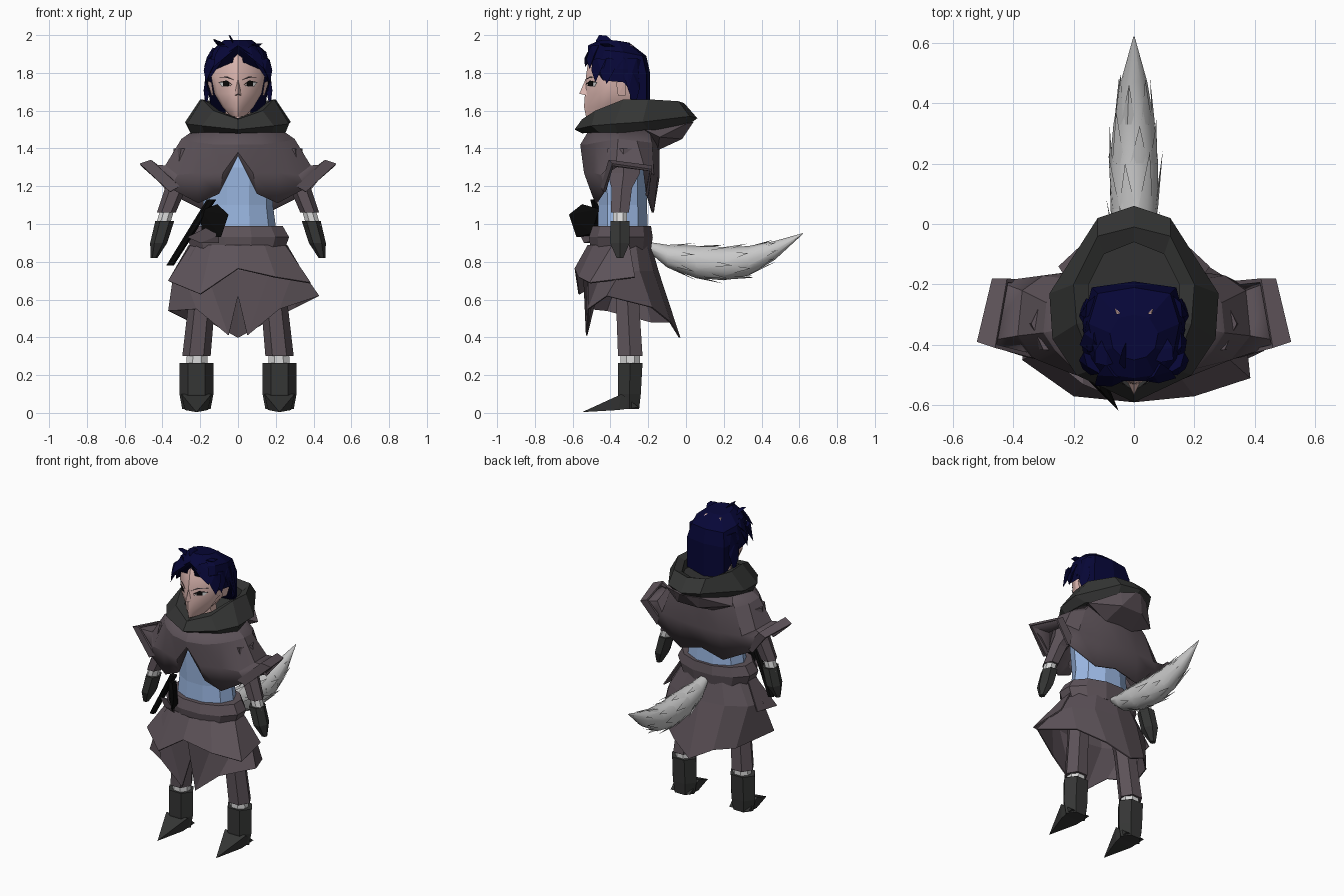
import bpy, bmesh, math, random
from mathutils import Vector

random.seed(4)
cube = bpy.data.objects.get("Cube")
if cube:
    bpy.data.objects.remove(cube, do_unlink=True)


def material(name, *rgb):
    m = bpy.data.materials.new(name)
    m.use_nodes = True
    m.diffuse_color = (*rgb, 1)
    m.node_tree.nodes["Principled BSDF"].inputs["Base Color"].default_value = (*rgb, 1)
    return m


CLOTH = material("taupe_cloth", .11, .086, .1)
CHARCOAL = material("charcoal_leather", .035, .036, .035)
SKIN = material("skin", .76, .5, .46)
NAVY = material("navy_hair", .002, .002, .038)
BLUE = material("blue_shirt", .33, .48, .77)
WRAP = material("white_wrap", .7, .7, .7)
FUR = material("grey_fur", .58, .58, .58)
BLACK = material("black", .003, .003, .003)


def finish(name, bm, mat, smooth=0, thick=0):
    bmesh.ops.recalc_face_normals(bm, faces=bm.faces[:])
    mesh = bpy.data.meshes.new(name)
    bm.to_mesh(mesh)
    bm.free()
    mesh.materials.append(mat)
    ob = bpy.data.objects.new(name, mesh)
    bpy.context.collection.objects.link(ob)
    if thick:
        mod = ob.modifiers.new("thickness", 'SOLIDIFY')
        mod.thickness = thick
    if smooth:
        bpy.ops.object.select_all(action='DESELECT')
        ob.select_set(True)
        bpy.context.view_layer.objects.active = ob
        bpy.ops.object.shade_smooth_by_angle(angle=math.radians(smooth))
    return ob


def bridge(name, rings, mat, closed=True, caps=True, smooth=0, thick=0):
    """Skin a series of rings that have equal point counts."""
    bm = bmesh.new()
    vs = [[bm.verts.new(p) for p in ring] for ring in rings]
    n = len(vs[0])
    for a, b in zip(vs, vs[1:]):
        for k in range(n if closed else n - 1):
            j = (k + 1) % n
            bm.faces.new((a[k], a[j], b[j], b[k]))
    if closed and caps:
        bm.faces.new(vs[0])
        bm.faces.new(vs[-1])
    return finish(name, bm, mat, smooth, thick)


def mirrored(half):
    """Front-to-back half ring, completed on the other side."""
    flip = [(-x, y, z) for x, y, z in reversed(half)]
    return half + flip[1:-1]


def oval(x, y, z, rx, ry, n):
    turn = [2 * math.pi * (k + .5) / n for k in range(n)]
    return [(x + rx * math.sin(a), y - ry * math.cos(a), z) for a in turn]


def tube(name, sections, n, mat, side=1):
    bridge(name, [oval(side * x, y, z, rx, ry, n) for x, y, z, rx, ry in sections], mat)


def hull(name, pts, mat, x0=0, side=1):
    bm = bmesh.new()
    for x, y, z in pts:
        bm.verts.new((side * (x + x0), y, z))
    out = bmesh.ops.convex_hull(bm, input=bm.verts[:])
    bmesh.ops.delete(bm, geom=list({g for g in out["geom_interior"] + out["geom_unused"]
                                    if isinstance(g, bmesh.types.BMVert)}), context='VERTS')
    finish(name, bm, mat)


# Head: half-width, front and back depth at each height
head = []
for z, w, f, b in [(1.57, .04, -.53, -.32), (1.62, .083, -.54, -.29), (1.69, .125, -.535, -.27),
                   (1.78, .142, -.53, -.26), (1.88, .13, -.515, -.27), (1.95, .08, -.47, -.32)]:
    head.append(mirrored([(0, f, z), (.3 * w, f + .02, z), (.85 * w, f + .08, z),
                          (w, (f + b) / 2, z), (.7 * w, b + .03, z), (0, b, z)]))
bridge("head", head, SKIN, smooth=30)
hull("nose", [(0, -.53, 1.77), (0, -.565, 1.69), (.02, -.525, 1.68), (-.02, -.525, 1.68)], SKIN)
tube("neck", [(0, -.34, 1.42, .08, .08), (0, -.36, 1.62, .07, .08)], 8, SKIN)


def face_plate(name, outline, mat, side, lift):
    pts = [(side * x, -.514 + (x - .04) * .82 - lift, z) for x, z in outline]
    bm = bmesh.new()
    bm.faces.new([bm.verts.new(p) for p in pts])
    finish(name, bm, mat, thick=.002)


for side, tag in ((1, "left"), (-1, "right")):
    face_plate(tag + "_eye", [(.035, 1.73), (.085, 1.728), (.1, 1.75), (.06, 1.752)], WRAP, side, .006)
    face_plate(tag + "_pupil", [(.048, 1.73), (.077, 1.73), (.077, 1.752), (.048, 1.75)], BLACK, side, .009)
    face_plate(tag + "_lash", [(.03, 1.738), (.06, 1.749), (.104, 1.75), (.06, 1.76)], BLACK, side, .01)
    face_plate(tag + "_brow", [(.022, 1.762), (.06, 1.774), (.108, 1.776), (.06, 1.781)], CLOTH, side, .01)
    hull(tag + "_ear", [(.13, -.36, 1.68), (.14, -.37, 1.75), (.165, -.32, 1.76), (.14, -.32, 1.68)],
         SKIN, side=side)

# Hair cap with pointed locks
bridge("hair_cap", [mirrored(r) for r in (
    [(0, -.45, 1.975), (.04, -.44, 1.975), (.07, -.41, 1.975), (.08, -.36, 1.97), (.05, -.31, 1.96), (0, -.3, 1.96)],
    [(0, -.51, 1.95), (.07, -.5, 1.93), (.13, -.43, 1.92), (.15, -.33, 1.91), (.12, -.23, 1.89), (0, -.21, 1.89)],
    [(0, -.52, 1.945), (.08, -.52, 1.89), (.15, -.46, 1.82), (.17, -.33, 1.82), (.14, -.21, 1.8), (0, -.19, 1.8)],
    [(0, -.5, 1.93), (.09, -.505, 1.855), (.155, -.44, 1.76), (.165, -.33, 1.75), (.14, -.21, 1.6), (0, -.19, 1.58)])],
    NAVY)


def lock(root, tip, width=.045):
    r, t = Vector(root), Vector(tip)
    out = (r - Vector((0, -.35, 1.8))).normalized()
    across = (t - r).cross(out).normalized() * width
    mid = r.lerp(t, .5)
    hull("hair_lock", [r + across, r - across, r + out * .02, r - out * .03,
                       mid + across * .7 + out * .01, mid - across * .7 + out * .01, t], NAVY)


for root, tip in [((-.02, -.43, 1.95), (-.05, -.46, 2.0)), ((-.08, -.42, 1.94), (-.13, -.46, 1.98)),
                  ((.08, -.41, 1.94), (.13, -.45, 1.955)), ((-.06, -.49, 1.93), (-.13, -.535, 1.83)),
                  ((.06, -.49, 1.93), (.14, -.51, 1.82)), ((-.12, -.38, 1.92), (-.18, -.4, 1.83))]:
    lock(root, tip)
for side in (1, -1):
    for y, low in ((-.46, 1.75), (-.4, 1.74), (-.33, 1.77), (-.27, 1.61)):
        lock((side * .14, y, 1.87), (side * .17, y - .02, low))
    lock((side * .15, -.29, 1.8), (side * .172, -.27, 1.62))

# Thick collar and the hood folded behind it
inner = [(0, -.46, 1.56), (.1, -.43, 1.6), (.15, -.33, 1.64), (.15, -.2, 1.64), (.1, -.1, 1.62), (0, -.06, 1.62)]
collar = [[(x, y, z - .06) for x, y, z in inner], inner,
          [(0, -.55, 1.555), (.13, -.48, 1.6), (.19, -.33, 1.66), (.2, -.2, 1.66), (.12, -.04, 1.65), (0, -.01, 1.64)],
          [(0, -.59, 1.5), (.19, -.5, 1.52), (.27, -.38, 1.53), (.28, -.23, 1.54), (.12, .02, 1.57), (0, .06, 1.56)],
          [(0, -.55, 1.48), (.18, -.46, 1.485), (.25, -.36, 1.48), (.22, -.2, 1.5), (.1, -.05, 1.49), (0, -.02, 1.5)]]
bridge("collar", [mirrored(r) for r in collar], CHARCOAL)
hull("folded_hood", [(s * x, y, z) for s in (1, -1) for x, y, z in
                     [(.2, -.22, 1.5), (.1, 0, 1.53), (.02, .04, 1.54), (.25, -.14, 1.46),
                      (.08, -.02, 1.45), (.1, -.15, 1.39)]], CLOTH)

# Short cape: neck, shoulder, upper arm and hem
cape = [
    [(0, -.5, 1.52), (.1, -.48, 1.52), (.15, -.44, 1.52), (.18, -.4, 1.52), (.2, -.34, 1.52),
     (.19, -.26, 1.52), (.17, -.2, 1.52), (.1, -.15, 1.52), (0, -.14, 1.52)],
    [(0, -.56, 1.42), (.12, -.53, 1.42), (.2, -.48, 1.43), (.26, -.42, 1.44), (.3, -.36, 1.45),
     (.29, -.26, 1.44), (.24, -.18, 1.43), (.13, -.15, 1.42), (0, -.14, 1.42)],
    [(0, -.55, 1.38), (.08, -.54, 1.27), (.22, -.49, 1.27), (.32, -.45, 1.26), (.385, -.37, 1.31),
     (.37, -.22, 1.3), (.3, -.17, 1.26), (.15, -.15, 1.25), (0, -.14, 1.25)],
    [(0, -.54, 1.36), (.1, -.5, 1.16), (.21, -.48, 1.11), (.36, -.43, 1.19), (.5, -.39, 1.32),
     (.45, -.19, 1.29), (.36, -.2, 1.16), (.16, -.17, 1.06), (0, -.17, 1.1)]]
bridge("cape", [mirrored(r) for r in cape], CLOTH, caps=False, smooth=20, thick=.012)

# Shirt and belt
tube("shirt", [(0, -.335, .95, .205, .14), (0, -.335, 1.1, .185, .135), (0, -.34, 1.3, .2, .14),
               (0, -.34, 1.46, .15, .11)], 10, BLUE)
tube("belt", [(0, -.34, .99, .245, .16), (0, -.345, .93, .28, .175), (0, -.345, .865, .255, .165)], 12, CLOTH)


# Skirt with a slit front, and a shorter apron over it
def half_oval(z, rx, ry):
    turn = [math.pi * k / 6 for k in range(7)]
    return [(rx * math.sin(a), -.345 - ry * math.cos(a), z) for a in turn]


hem = [(0, -.5, .62), (.05, -.53, .41), (.22, -.52, .55), (.43, -.42, .62), (.31, -.18, .56),
       (.15, -.08, .48), (0, -.03, .4)]
skirt = bridge("skirt", [mirrored(r) for r in (half_oval(.89, .25, .16), half_oval(.75, .34, .2), hem)],
               CLOTH, caps=False, thick=.008)
for v in skirt.data.vertices:
    if v.co.x < -.3 and v.co.z < .7:
        v.co += Vector((.06, 0, -.08))
bridge("apron", [
    [(-.26, -.3, .89), (-.25, -.39, .89), (-.14, -.49, .89), (0, -.52, .89),
     (.14, -.49, .89), (.25, -.39, .89), (.26, -.3, .89)],
    [(-.35, -.27, .72), (-.37, -.45, .7), (-.2, -.57, .63), (0, -.59, .765),
     (.2, -.57, .72), (.385, -.51, .69), (.36, -.27, .72)]],
    CLOTH, closed=False, thick=.008)

# Limbs on both sides
for side, tag in ((1, "left"), (-1, "right")):
    cuff = [[(.31, -.45, 1.2), (.46, -.41, 1.34), (.42, -.18, 1.31), (.31, -.19, 1.18)],
            [(.36, -.44, 1.17), (.52, -.39, 1.32), (.47, -.18, 1.29), (.36, -.2, 1.15)]]
    bridge(tag + "_cuff", [[(side * x, y, z) for x, y, z in r] for r in cuff], CLOTH,
           closed=False, thick=.015)
    tube(tag + "_sleeve", [(.26, -.33, 1.4, .08, .1), (.29, -.33, 1.27, .07, .1), (.33, -.34, 1.19, .056, .062),
                           (.38, -.35, 1.06, .05, .055)], 6, CLOTH, side)
    tube(tag + "_wrist_wrap", [(.37, -.35, 1.09, .04, .04), (.4, -.35, .99, .04, .04)], 8, WRAP, side)
    tube(tag + "_glove", [(.388, -.35, 1.015, .05, .058), (.42, -.35, .9, .045, .06),
                          (.445, -.35, .82, .018, .02)], 6, CHARCOAL, side)
    tube(tag + "_leg", [(.16, -.32, .85, .09, .08), (.19, -.31, .6, .07, .07),
                        (.22, -.295, .3, .075, .075)], 6, CLOTH, side)
    tube(tag + "_ankle_wrap", [(.215, -.295, .32, .06, .055), (.22, -.295, .2, .06, .055)], 8, WRAP, side)
    tube(tag + "_boot", [(.22, -.295, .265, .09, .075), (.22, -.3, .1, .09, .07),
                         (.22, -.3, .02, .075, .06)], 6, CHARCOAL, side)
    hull(tag + "_toe", [(.07, -.25, .03), (-.07, -.25, .03), (.08, -.34, .1), (-.08, -.34, .1),
                        (.06, -.36, .015), (-.06, -.36, .015), (0, -.55, .004)], CHARCOAL, .22, side)

# Tail with overlapping pointed tufts
spine = [(-.2, .88, .03, .025), (-.1, .83, .06, .06), (.05, .8, .078, .085), (.2, .79, .08, .088),
         (.33, .805, .068, .078), (.47, .86, .044, .05), (.62, .95, .002, .002)]


def tail_point(sec, a, grow=1):
    y, z, rx, rz = sec
    return Vector((grow * rx * math.cos(a), y, z + grow * rz * math.sin(a)))


turns = [math.tau * k / 12 for k in range(12)]
bridge("tail", [[tail_point(s, a) for a in turns] for s in spine], FUR, smooth=60)
bm = bmesh.new()
for i in range(1, 5):
    for k in range(7):
        a = math.tau * (k + i % 2 / 2) / 7 + random.uniform(-.15, .15)
        tip = tail_point(spine[i + 1], a, 1.2) + Vector((0, random.uniform(-.01, .05), 0))
        left, right = (tail_point(spine[i], a + d, .97) for d in (-.4, .4))
        ridge = tail_point(spine[i], a, 1.02)
        l, r, m, t = (bm.verts.new(p) for p in (left, right, ridge, tip))
        for f in ((l, m, t), (m, r, t), (l, r, m), (l, t, r)):
            bm.faces.new(f)
finish("tail_tufts", bm, FUR, smooth=40)

# Sheathed blade at the right hip, with guard and pouch
tube("sheath", [(-.36, -.4, .78, .02, .02), (-.14, -.49, 1.13, .025, .02)], 6, BLACK)
hull("blade_guard", [(-.2, -.47, 1.07), (-.11, -.55, 1.105), (-.05, -.62, 1.05), (-.09, -.58, .93),
                     (-.19, -.47, .93), (-.14, -.46, 1.08), (-.1, -.5, .95)], BLACK)
hull("hip_pouch", [(-.27, -.45, .93), (-.17, -.53, .98), (-.1, -.56, .94), (-.1, -.54, .9),
                   (-.2, -.5, .9), (-.16, -.45, .92)], CLOTH)
